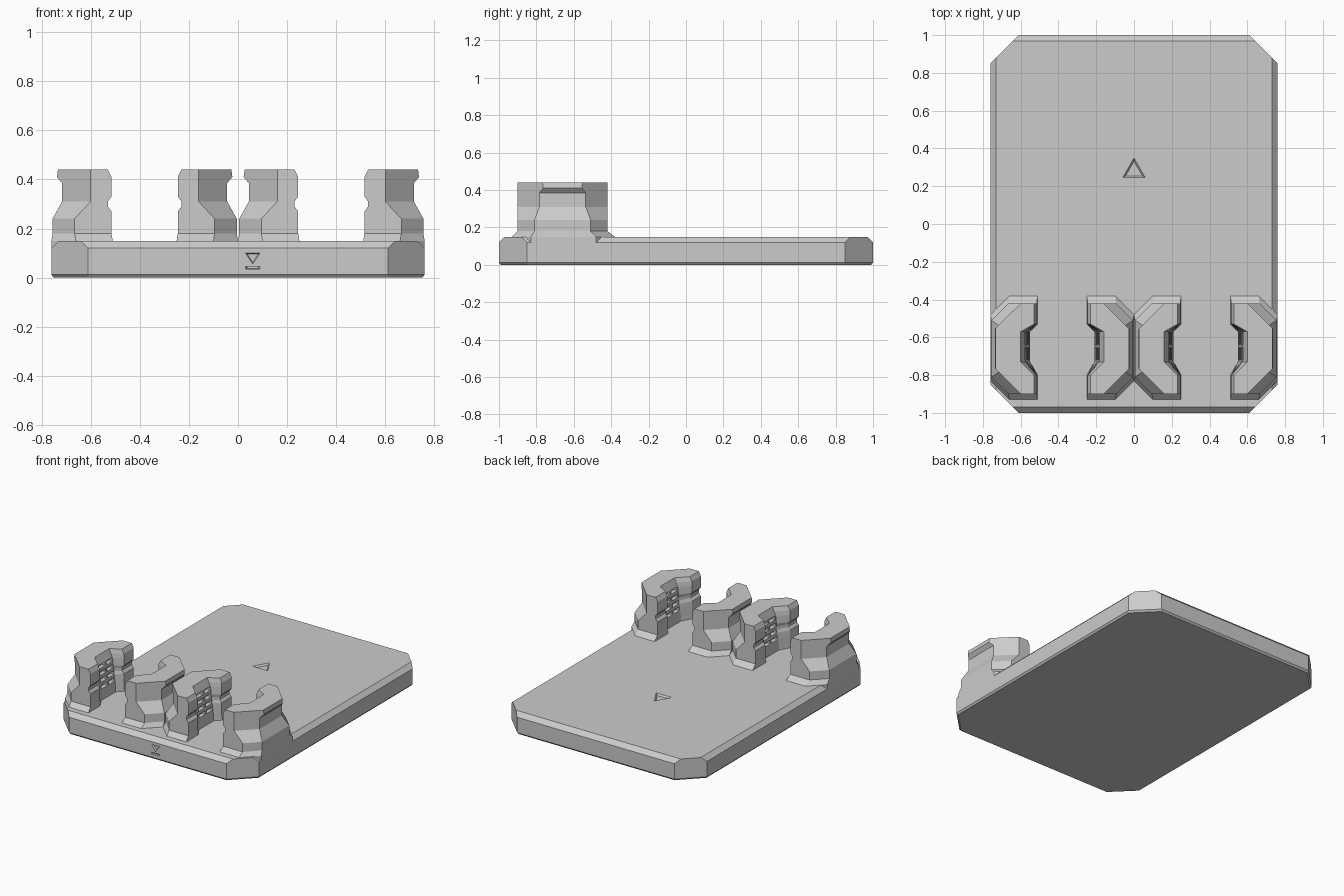
import bpy
import bmesh

cube = bpy.data.objects.get("Cube")
if cube:
    bpy.data.objects.remove(cube, do_unlink=True)

grey = bpy.data.materials.new("light_grey_plastic")
grey.use_nodes = True
grey.diffuse_color = (0.6, 0.6, 0.6, 1)
grey.node_tree.nodes["Principled BSDF"].inputs["Base Color"].default_value = grey.diffuse_color


def loft(name, rings):
    """Closed solid through a stack of rings with equal point counts."""
    bm = bmesh.new()
    loops = [[bm.verts.new(p) for p in ring] for ring in rings]
    n = len(loops[0])
    for low, high in zip(loops, loops[1:]):
        for i in range(n):
            j = (i + 1) % n
            bm.faces.new((low[i], low[j], high[j], high[i]))
    bm.faces.new(loops[0])
    bm.faces.new(loops[-1])
    bmesh.ops.recalc_face_normals(bm, faces=bm.faces)
    mesh = bpy.data.meshes.new(name)
    bm.to_mesh(mesh)
    bm.free()
    mesh.materials.append(grey)
    obj = bpy.data.objects.new(name, mesh)
    bpy.context.collection.objects.link(obj)
    return obj


def keyed(keys, z):
    """Linear interpolation in a list of (height, value) pairs."""
    for (z0, a), (z1, b) in zip(keys, keys[1:]):
        if z <= z1:
            return a + (b - a) * max(0, z - z0) / (z1 - z0)
    return keys[-1][1]


# Base plate: rectangle with clipped corners and chamfered long edges
def octagon(hx, hy, corner, z):
    quarter = [(hx, corner - hx), (corner - hy, hy)]
    pts = quarter + [(-x, y) for x, y in reversed(quarter)]
    pts += [(-x, -y) for x, y in pts]
    return [(x, y, z) for x, y in pts]


plate = loft("base_plate", [
    octagon(0.75, 0.99, 1.595, 0),
    octagon(0.76, 1, 1.61, 0.012),
    octagon(0.76, 1, 1.61, 0.12),
    octagon(0.73, 0.97, 1.61, 0.15),
])


# Engraved marks cut into the plate
def engrave(name, points, place, depth=0.012):
    cx = sum(p[0] for p in points) / len(points)
    cy = sum(p[1] for p in points) / len(points)
    rings = []
    for scale, d in ((0.75, -depth), (1.0, 0), (1.0, depth)):
        rings.append([place(cx + (x - cx) * scale, cy + (y - cy) * scale, d) for x, y in points])
    cutter = loft(name, rings)
    cutter.hide_render = True
    mod = plate.modifiers.new(name, "BOOLEAN")
    mod.operation = "DIFFERENCE"
    mod.solver = "EXACT"
    mod.object = cutter
    bpy.context.view_layer.objects.active = plate
    bpy.ops.object.modifier_apply(modifier=mod.name)
    bpy.data.objects.remove(cutter, do_unlink=True)


def on_top(x, y, d):
    return (x, y, 0.15 + d)


def on_front(x, z, d):
    return (x, -1 - d, z)


engrave("top_arrow", [(-0.06, 0.245), (0.06, 0.245), (0, 0.35)], on_top)
engrave("front_arrow", [(0.03, 0.1), (0.09, 0.1), (0.06, 0.055)], on_front)
engrave("front_bar", [(0.03, 0.035), (0.09, 0.035), (0.09, 0.046), (0.03, 0.046)], on_front)

# Clip jaw profile: distances from the pair's middle, keyed by height
TIP = [(0.15, 0.13), (0.18, 0.135), (0.27, 0.135), (0.29, 0.15), (0.31, 0.15),
       (0.33, 0.135), (0.41, 0.135), (0.44, 0.15)]
SHOULDER = [(0.15, 0.28), (0.18, 0.285), (0.24, 0.285), (0.31, 0.22), (0.44, 0.22)]
OUTER = [(0.15, 0.38), (0.18, 0.375), (0.24, 0.375), (0.31, 0.336), (0.385, 0.336),
         (0.41, 0.357), (0.44, 0.353)]
WALL = [(0.18, 0.17), (0.38, 0.195), (0.44, 0.22)]
BACK = [(0.15, -0.38), (0.18, -0.42)]
FRONT = [(0.15, -0.93), (0.18, -0.90)]

slots = [0.225 + 0.045 * i for i in range(4)]
heights = {0.1, 0.15}
for keys in (TIP, SHOULDER, OUTER, WALL):
    heights.update(z for z, _ in keys)
for s in slots:
    heights.update((s, s + 0.006, s + 0.019, s + 0.025))
heights = sorted(round(z, 4) for z in heights)


def jaw_ring(z):
    tip, shoulder, outer = keyed(TIP, z), keyed(SHOULDER, z), keyed(OUTER, z)
    wall, back, front = keyed(WALL, z), keyed(BACK, z), keyed(FRONT, z)
    cut = outer - shoulder
    in_slot = any(s + 0.003 < z < s + 0.022 for s in slots)
    deep = wall + (0.02 if in_slot else 0)
    ring = [(tip, front), (shoulder, front), (outer, front + cut), (outer, back - cut),
            (shoulder, back), (tip, back), (tip, -0.53), (wall, -0.57)]
    # two columns of grip slots with a post between
    for start in (-0.575, -0.655):
        ring += [(wall, start), (deep, start - 0.005), (deep, start - 0.06), (wall, start - 0.065)]
    return ring + [(wall, -0.73), (tip, -0.8)]


# Two pairs of facing jaws
for pair, cx in (("right", -0.38), ("left", 0.38)):
    for side, sign in (("right", -1), ("left", 1)):
        loft(f"{pair}_clip_{side}_jaw",
             [[(cx + sign * u, y, z) for u, y in jaw_ring(z)] for z in heights])
